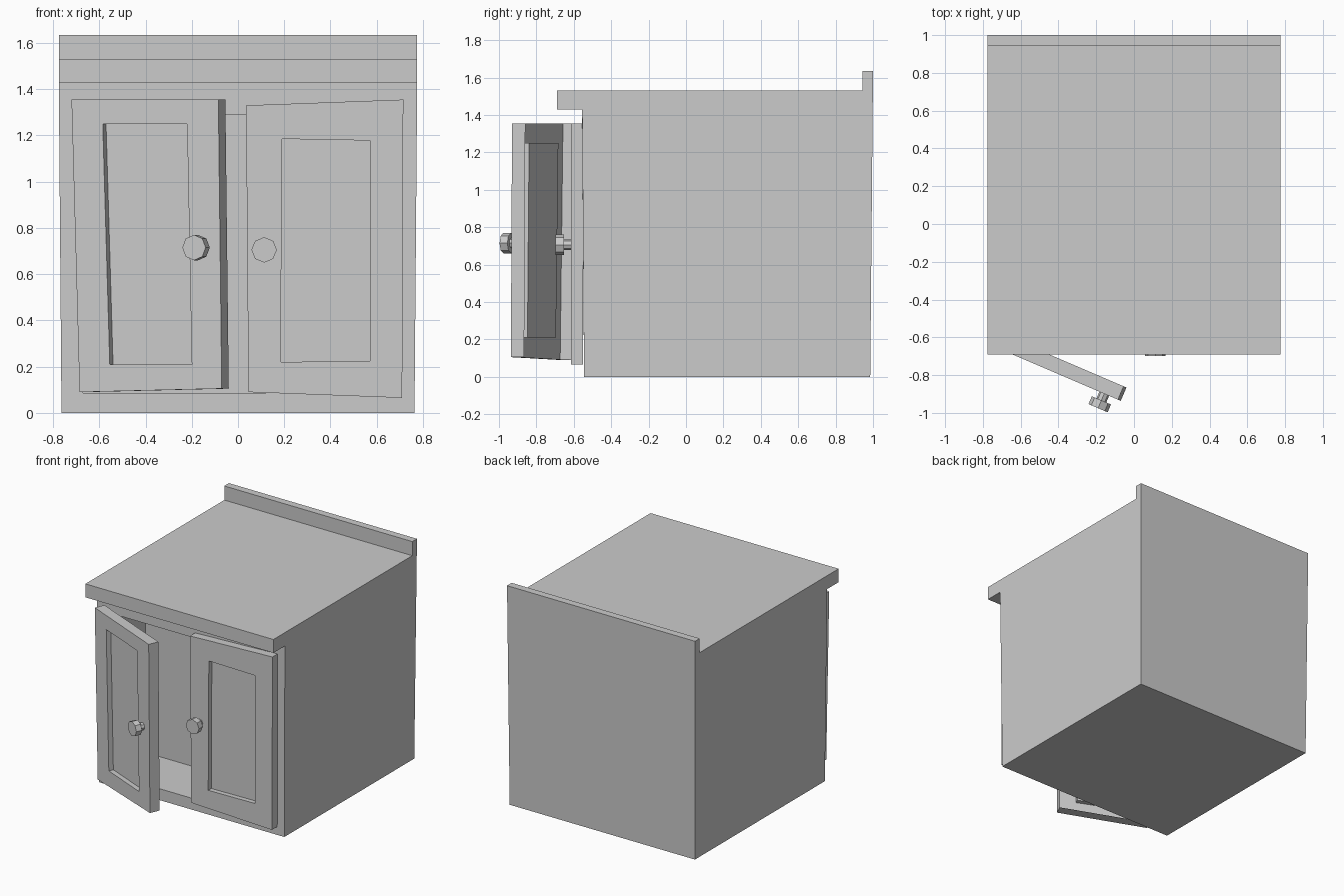
import bpy, bmesh, math
from mathutils import Matrix, Vector

if "Cube" in bpy.data.objects:
    bpy.data.objects.remove(bpy.data.objects["Cube"])

grey = bpy.data.materials.new("plain_grey")
grey.diffuse_color = (0.6, 0.6, 0.6, 1)
grey.use_nodes = True
grey.node_tree.nodes["Principled BSDF"].inputs["Base Color"].default_value = grey.diffuse_color


def finish(name, bm, matrix=None):
    me = bpy.data.meshes.new(name)
    bm.to_mesh(me)
    bm.free()
    me.materials.append(grey)
    ob = bpy.data.objects.new(name, me)
    if matrix:
        ob.matrix_world = matrix
    bpy.context.collection.objects.link(ob)
    return ob


def recess(bm, face, quad, depth):
    """Cut a sunken panel into a front face; quad holds four (x, z) corners."""
    y = face.calc_center_median().y
    bmesh.ops.inset_individual(bm, faces=[face], thickness=0.05)
    free = list(face.verts)
    for x, z in quad:
        v = min(free, key=lambda w: (w.co.x - x) ** 2 + (w.co.z - z) ** 2)
        free.remove(v)
        v.co.x, v.co.z = x, z
    new = bmesh.ops.extrude_discrete_faces(bm, faces=[face])["faces"][0]
    bmesh.ops.translate(bm, verts=new.verts, vec=(0, depth, 0))


def slab(bm, points, offset):
    """Extrude a flat outline into a closed solid; return the first cap."""
    a = [bm.verts.new(p) for p in points]
    b = [bm.verts.new(Vector(p) + Vector(offset)) for p in points]
    cap = bm.faces.new(a)
    back = bm.faces.new(b[::-1])
    n = len(a)
    for i in range(n):
        bm.faces.new((a[i], b[i], b[(i + 1) % n], a[(i + 1) % n]))
    bmesh.ops.recalc_face_normals(bm, faces=bm.faces)
    return cap, back


# Cabinet with worktop and back ledge, extruded from its side profile
profile = [(-0.545, 0), (-0.555, 1.43), (-0.69, 1.43), (-0.69, 1.53),
           (0.945, 1.53), (0.945, 1.635), (1.0, 1.635), (0.985, 0)]
bm = bmesh.new()
slab(bm, [(-0.775, y, z) for y, z in profile], (1.55, 0, 0))
for v in bm.verts:
    if v.co.z < 0.01:
        v.co.x *= 0.985
bm.normal_update()
front = next(f for f in bm.faces
             if f.normal.y < -0.9 and f.calc_center_median().z < 1.2)
recess(bm, front, [(-0.67, 0.085), (0.67, 0.085), (0.67, 1.29), (-0.67, 1.29)], 0.42)
finish("cabinet_body", bm)


def door(side, outer, inner, matrix, thickness, knob_at):
    # Open-backed panel door
    bm = bmesh.new()
    cap, back = slab(bm, [(x, 0, z) for x, z in outer], (0, thickness, 0))
    bmesh.ops.delete(bm, geom=[back], context="FACES_ONLY")
    recess(bm, cap, inner, 0.036)
    finish(side + "_door", bm, matrix)
    # Eight-sided knob: thin stem and wide head
    bm = bmesh.new()
    for radius, start, length in ((0.028, 0, 0.04), (0.055, 0.038, 0.045)):
        m = (Matrix.Translation((knob_at[0], -start - length / 2, knob_at[1]))
             @ Matrix.Rotation(math.pi / 2, 4, "X"))
        bmesh.ops.create_cone(bm, cap_ends=True, segments=8, radius1=radius,
                              radius2=radius, depth=length, matrix=m)
    finish(side + "_knob", bm, matrix)


# Left door stands open, right door is shut
door("left",
     [(-0.653, 0.09), (0.016, 0.105), (0.0, 1.355), (-0.691, 1.355)],
     [(-0.511, 0.21), (-0.125, 0.21), (-0.147, 1.25), (-0.544, 1.25)],
     Matrix.Translation((-0.085, -0.93, 0)) @ Matrix.Rotation(math.radians(-23.2), 4, "Z"),
     0.077, (-0.079, 0.715))
door("right",
     [(0.045, 0.09), (0.71, 0.065), (0.715, 1.355), (0.035, 1.33)],
     [(0.185, 0.22), (0.57, 0.225), (0.57, 1.178), (0.19, 1.185)],
     Matrix.Translation((0, -0.615, 0)), 0.063, (0.113, 0.705))
